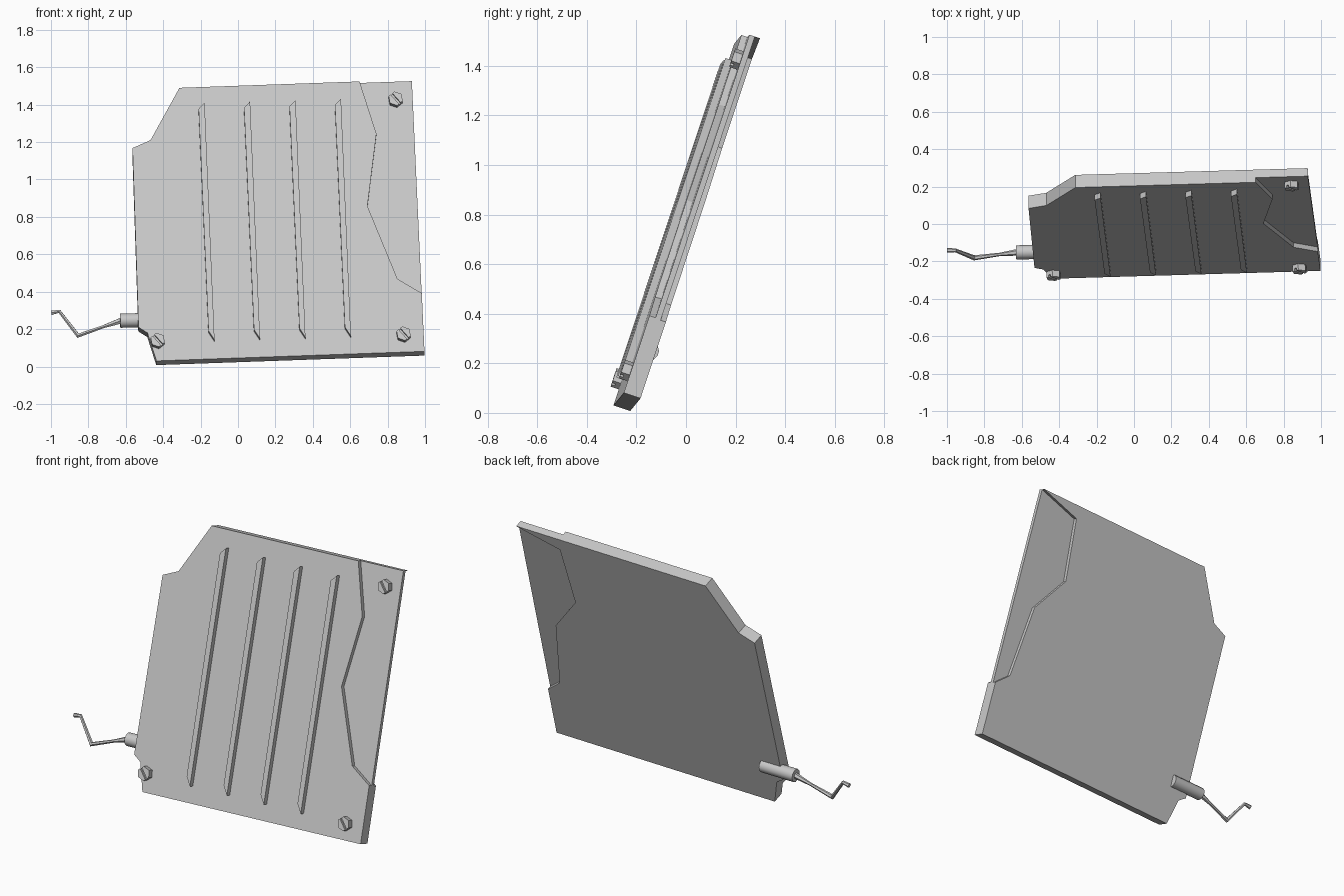
import bpy, bmesh, math
from mathutils import Vector

if "Cube" in bpy.data.objects:
    bpy.data.objects.remove(bpy.data.objects["Cube"])

grey = bpy.data.materials.new("grey_metal")
grey.diffuse_color = (0.58, 0.58, 0.58, 1)
grey.use_nodes = True
grey.node_tree.nodes["Principled BSDF"].inputs["Base Color"].default_value = grey.diffuse_color

# Leaning panel plane: axis across, axis up, and normal pointing to the back
ACROSS = Vector((1, 0.029, 0.035)).normalized()
UP = Vector((-0.044, 0.332, 1)).normalized()
BACK = UP.cross(ACROSS).normalized()
THICK = 0.071


def at(x, z, d=0.0):
    """Point on the panel's front plane at (x, z), moved d towards the back."""
    y = -0.294 + 0.0174 * (x + 0.44) + 0.3325 * (z - 0.026)
    return Vector((x, y, z)) + BACK * d


def add_prism(bm, pts, offset):
    """Closed prism from a loop of 3D points swept by offset."""
    a = [bm.verts.new(p) for p in pts]
    b = [bm.verts.new(p + offset) for p in pts]
    n = len(a)
    bm.faces.new(a)
    bm.faces.new(b[::-1])
    for i in range(n):
        j = (i + 1) % n
        bm.faces.new((a[j], a[i], b[i], b[j]))


def finish(bm, name):
    bmesh.ops.recalc_face_normals(bm, faces=bm.faces)
    me = bpy.data.meshes.new(name)
    bm.to_mesh(me)
    bm.free()
    me.materials.append(grey)
    ob = bpy.data.objects.new(name, me)
    bpy.context.collection.objects.link(ob)
    return ob


def slab(name, outline, d0, d1):
    bm = bmesh.new()
    add_prism(bm, [at(x, z, d0) for x, z in outline], BACK * (d1 - d0))
    return finish(bm, name)


# Panel with clipped corners
panel = slab("panel", [(-0.436, 0.03), (0.997, 0.081), (0.93, 1.534), (-0.313, 1.49),
                       (-0.468, 1.21), (-0.564, 1.168), (-0.532, 0.21), (-0.484, 0.18)], 0, THICK)

# Broken-away layers on the front and the back of the right edge
front_chip = [(0.59, 1.707), (0.65, 1.524), (0.74, 1.245), (0.692, 0.858),
              (0.853, 0.468), (0.981, 0.393), (1.1, 0.323), (1.1, 1.707)]
back_chip = [(0.928, 1.532), (0.66, 1.45), (0.64, 1.09), (0.82, 0.877),
             (0.89, 0.457), (0.98, 0.39), (1.1, 0.35), (1.1, 1.585)]
bpy.context.view_layer.objects.active = panel
for name, outline, d0, d1 in (("front_chip_cutter", front_chip, -0.1, 0.026),
                              ("back_chip_cutter", back_chip, THICK - 0.022, THICK + 0.1)):
    cutter = slab(name, outline, d0, d1)
    cutter.hide_render = True
    mod = panel.modifiers.new(name, "BOOLEAN")
    mod.operation = "DIFFERENCE"
    mod.solver = "EXACT"
    mod.object = cutter
    bpy.ops.object.modifier_apply(modifier=name)
    bpy.data.objects.remove(cutter)

# Four long raised ribs with slanted ends
for i in range(4):
    dx, dz = i * 0.243, i * 0.007 - 0.009
    rib = [(-0.179, 1.41), (-0.126, 0.142), (-0.158, 0.19), (-0.211, 1.377)]
    slab(f"rib_{i + 1}", [(x + dx, z + dz) for x, z in rib], -0.03, 0.002)

# Hexagonal bolts with a slotted head
R, SLOT, H = 0.04, 0.006, 0.035
TURN = math.radians(-52)


def bolt(name, x, z, d):
    centre = at(x, z, d)

    def place(u, v, h):
        c, s = math.cos(TURN), math.sin(TURN)
        return centre + ACROSS * (u * c - v * s) + UP * (u * s + v * c) - BACK * h

    k = R * math.cos(math.radians(30))
    half = [(k, SLOT), (k, R / 2), (0, R), (-k, R / 2), (-k, SLOT)]
    hexagon = [(k, R / 2), (0, R), (-k, R / 2), (-k, -R / 2), (0, -R), (k, -R / 2)]
    bm = bmesh.new()
    add_prism(bm, [place(u, v, 0) for u, v in hexagon], -BACK * H * 0.6)
    for side in (1, -1):
        add_prism(bm, [place(u * side, v * side, H * 0.6) for u, v in half], -BACK * H * 0.4)
    finish(bm, name)


bolt("bolt_lower_left", -0.43, 0.132, 0)
bolt("bolt_lower_right", 0.885, 0.166, 0)
bolt("bolt_upper_right", 0.843, 1.43, 0.026)


# Tube through points, each with its own radius
def tube(name, pts, res):
    cu = bpy.data.curves.new(name, "CURVE")
    cu.dimensions = "3D"
    cu.bevel_depth = 1.0
    cu.bevel_resolution = res
    cu.use_fill_caps = True
    sp = cu.splines.new("POLY")
    sp.points.add(len(pts) - 1)
    for p, (x, y, z, r) in zip(sp.points, pts):
        p.co = (x, y, z, 1)
        p.radius = r
    ob = bpy.data.objects.new(name, cu)
    bpy.context.collection.objects.link(ob)
    bpy.ops.object.select_all(action="DESELECT")
    ob.select_set(True)
    bpy.context.view_layer.objects.active = ob
    bpy.ops.object.convert(target="MESH")
    ob = bpy.context.object
    ob.data.materials.clear()
    ob.data.materials.append(grey)
    bpy.ops.object.shade_smooth_by_angle(angle=math.radians(35))


# Hinge sleeve on the back face and the bent wire leaving it
tube("sleeve", [(-0.41, -0.147, 0.25, 0.038), (-0.63, -0.152, 0.245, 0.038)], 4)
tube("bent_wire", [(-0.62, -0.151, 0.247, 0.018), (-0.72, -0.163, 0.213, 0.009),
                   (-0.855, -0.181, 0.165, 0.014), (-0.955, -0.141, 0.295, 0.010),
                   (-0.998, -0.14, 0.287, 0.013)], 1)
